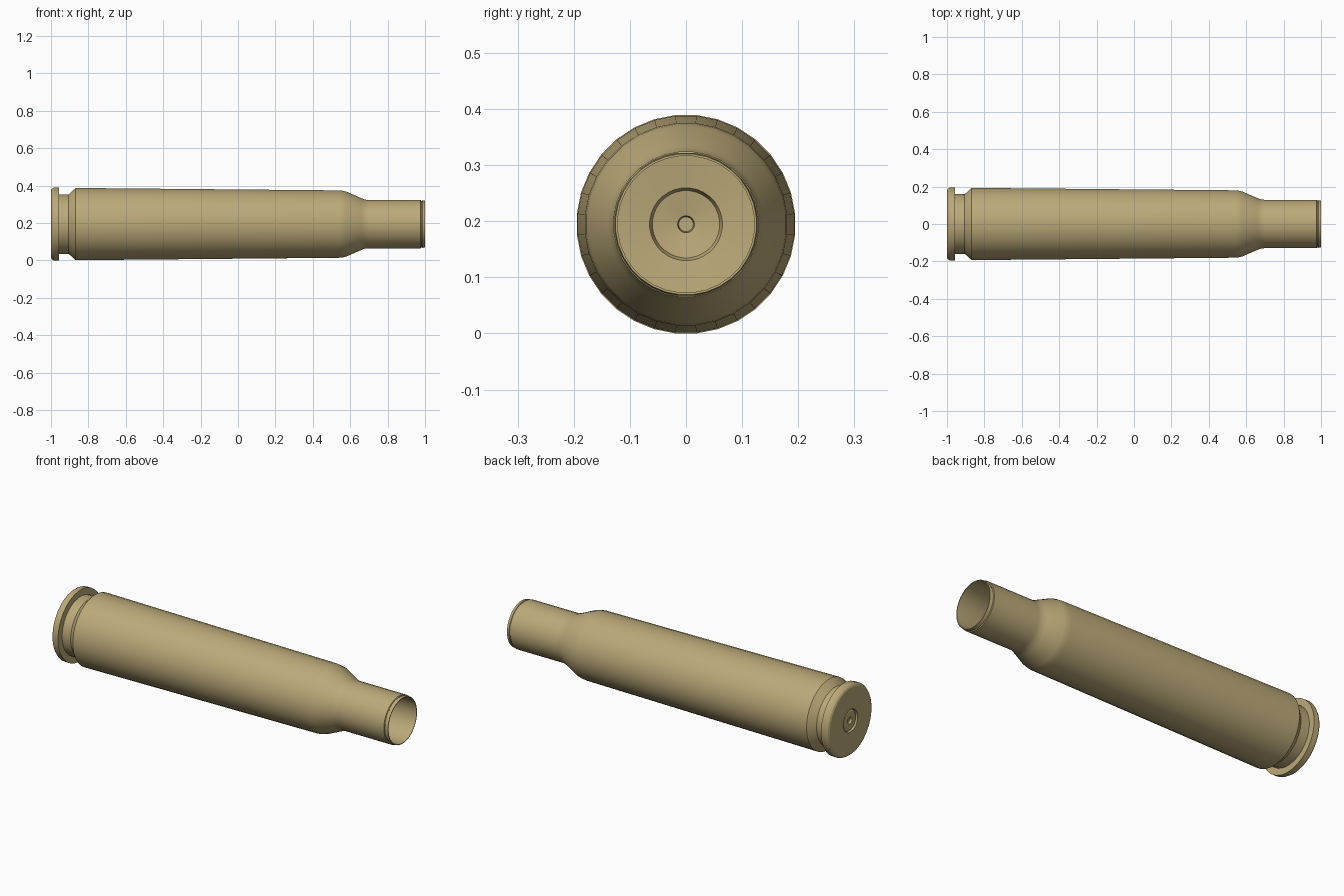
import bpy, bmesh, math

if "Cube" in bpy.data.objects:
    bpy.data.objects.remove(bpy.data.objects["Cube"])

SIDES = 32
R_MAX = 0.1955
AXIS_Z = R_MAX * math.cos(math.pi / SIDES)   # flat facet rests on the ground

brass = bpy.data.materials.new("brass")
brass.diffuse_color = (0.50, 0.40, 0.19, 1)
brass.use_nodes = True
brass.node_tree.nodes["Principled BSDF"].inputs["Base Color"].default_value = brass.diffuse_color


def lathe(name, profile, sides=SIDES):
    """Spin a list of (x, radius) points around the long axis."""
    bm = bmesh.new()
    rings = []
    for x, r in profile:
        if r == 0:
            rings.append([bm.verts.new((x, 0, AXIS_Z))])
            continue
        ring = []
        for i in range(sides):
            a = 2 * math.pi * (i + 0.5) / sides
            ring.append(bm.verts.new((x, r * math.cos(a), AXIS_Z + r * math.sin(a))))
        rings.append(ring)
    for a, b in zip(rings, rings[1:]):
        for i in range(sides):
            j = (i + 1) % sides
            vs = [a[i % len(a)], a[j % len(a)], b[j % len(b)], b[i % len(b)]]
            bm.faces.new(list(dict.fromkeys(vs)))
    bmesh.ops.recalc_face_normals(bm, faces=bm.faces)
    mesh = bpy.data.meshes.new(name)
    bm.to_mesh(mesh)
    bm.free()
    ob = bpy.data.objects.new(name, mesh)
    bpy.context.collection.objects.link(ob)
    mesh.materials.append(brass)
    bpy.ops.object.select_all(action='DESELECT')
    ob.select_set(True)
    bpy.context.view_layer.objects.active = ob
    bpy.ops.object.shade_smooth_by_angle(angle=math.radians(20))
    return ob


# Hollow case: closed profile from the base recess, over the outside, to the inner floor
lathe("case", [
    (-0.93, 0.0), (-0.93, 0.062), (-1.0, 0.062),                 # recess in the base
    (-1.0, 0.180), (-0.995, 0.189), (-0.985, R_MAX), (-0.957, R_MAX),  # rim
    (-0.957, 0.160), (-0.905, 0.160), (-0.868, 0.194),           # groove and bevel
    (0.54, 0.181), (0.56, 0.179), (0.58, 0.174),                 # tapering body
    (0.66, 0.139), (0.68, 0.131), (0.70, 0.130),                 # shoulder
    (0.977, 0.130), (0.979, 0.125), (0.984, 0.125), (0.986, 0.128),  # neck and lip groove
    (1.0, 0.126), (1.0, 0.122),                                  # mouth
    (0.69, 0.122), (0.56, 0.167), (-0.80, 0.170), (-0.85, 0.155),  # inside wall
    (-0.86, 0.065), (-0.875, 0.060), (-0.882, 0.015), (-0.90, 0.013), (-0.90, 0.0)])

# Round cap set into the base, with a small dimple
lathe("base_cap", [
    (-0.94, 0.0), (-0.94, 0.058), (-0.990, 0.058), (-0.996, 0.050), (-0.998, 0.035),
    (-0.996, 0.018), (-0.985, 0.014), (-0.985, 0.0)])
